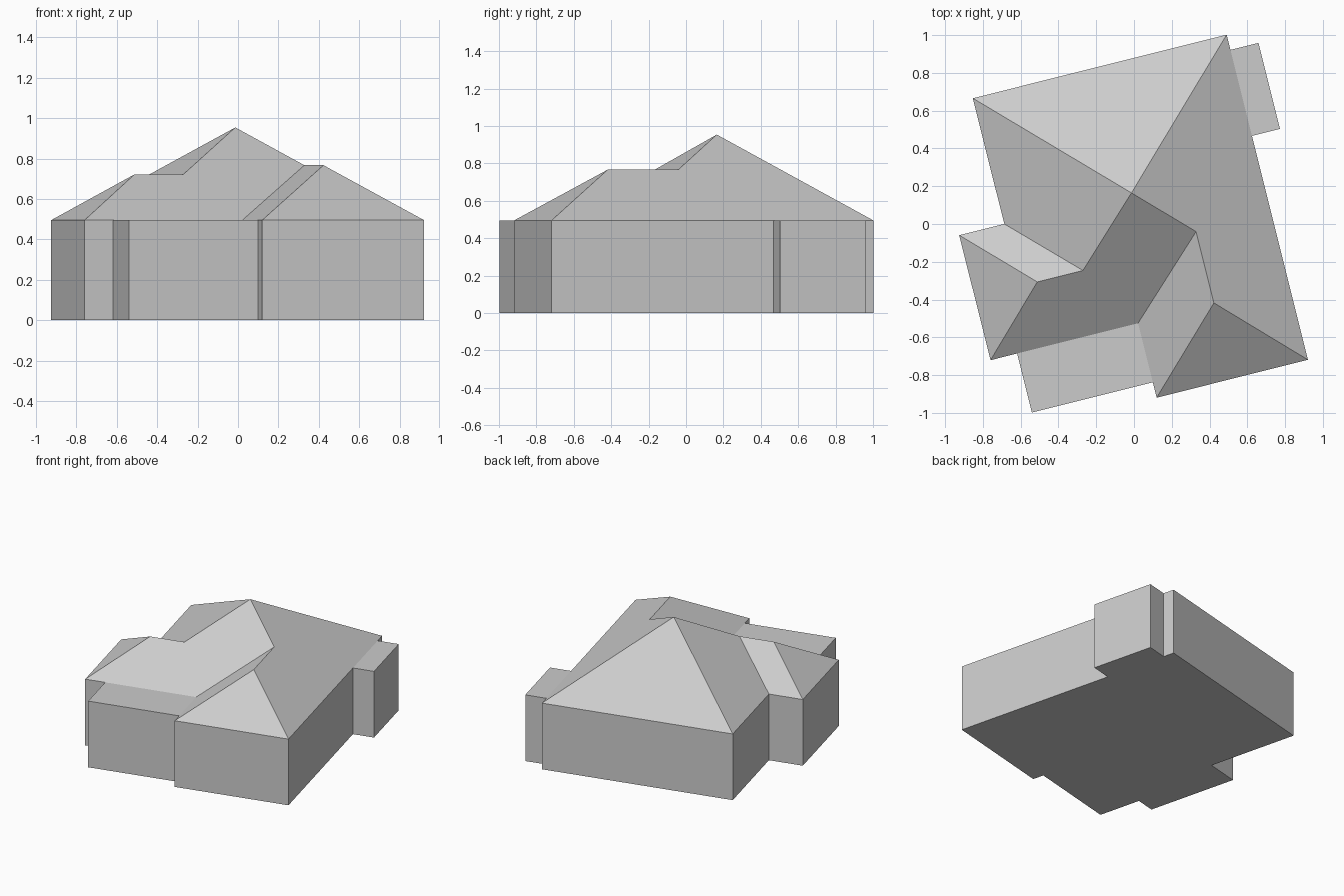
import bpy
import bmesh
import math
from mathutils import Matrix

cube = bpy.data.objects.get("Cube")
if cube:
    bpy.data.objects.remove(cube, do_unlink=True)

TURN = Matrix.Rotation(math.radians(14.05), 4, 'Z')
EAVE = 0.495

grey = bpy.data.materials.new("plain grey")
grey.use_nodes = True
grey.diffuse_color = (0.6, 0.6, 0.6, 1)
grey.node_tree.nodes["Principled BSDF"].inputs["Base Color"].default_value = grey.diffuse_color

# Plan corners along the house's own axes, all at eave height
plan = {
    "back_right": (-0.666, 0.853), "wing_inner": (-0.666, 0.167),
    "wing_back": (-0.912, 0.167), "wing_front": (-0.912, -0.515),
    "porch_in": (-0.767, -0.515), "porch_out": (-0.767, -0.837),
    "porch_end": (-0.107, -0.837), "gable_right": (-0.107, -0.921),
    "gable_left": (0.719, -0.921),
    "bay_a": (0.719, 0.301), "bay_b": (0.872, 0.301),
    "bay_c": (0.872, 0.77), "bay_d": (0.719, 0.77),
    "back_left": (0.719, 0.853),
}
outline = list(plan)
points = {name: (u, v, EAVE) for name, (u, v) in plan.items()}

# Valley foot and ridge points of the hipped roof
points.update(
    valley=(-0.107, -0.515, EAVE),
    peak=(0.027, 0.163, 0.954),
    spur_in=(0.309, -0.119, 0.767), spur_out=(0.309, -0.508, 0.767),
    wing_ridge_out=(-0.571, -0.173, 0.722), wing_ridge_in=(-0.322, -0.173, 0.722),
)


def build(name, faces):
    """Make one object from faces given as lists of 3D points."""
    bm = bmesh.new()
    for face in faces:
        bm.faces.new([bm.verts.new(p) for p in face])
    bmesh.ops.remove_doubles(bm, verts=bm.verts, dist=0.0001)
    bm.transform(TURN)
    mesh = bpy.data.meshes.new(name)
    bm.to_mesh(mesh)
    bm.free()
    mesh.materials.append(grey)
    obj = bpy.data.objects.new(name, mesh)
    bpy.context.collection.objects.link(obj)
    return obj


def named(*rows):
    return [[points[n] for n in row.split()] for row in rows]


def ground(name):
    u, v = plan[name]
    return (u, v, 0)


# Walls around the outline, with the floor underneath
walls = [[ground(a), ground(b), points[b], points[a]]
         for a, b in zip(outline, outline[1:] + outline[:1])]
floor = [ground(n) for n in reversed(outline)]
build("walls_and_floor", walls + [floor])

# Hipped roof: main body, right wing and front spur
build("hipped_roof", named(
    "back_left back_right peak",
    "back_right wing_inner wing_ridge_in peak",
    "wing_inner wing_back wing_ridge_out wing_ridge_in",
    "wing_back wing_front wing_ridge_out",
    "wing_front porch_in valley spur_in peak wing_ridge_in wing_ridge_out",
    "valley porch_end gable_right spur_out spur_in",
    "gable_right gable_left spur_out",
    "gable_left bay_a bay_d back_left peak spur_in spur_out",
))

# Flat roofs over the front porch and the side bay
build("flat_roofs", named(
    "porch_in porch_out porch_end valley",
    "bay_a bay_b bay_c bay_d",
))
